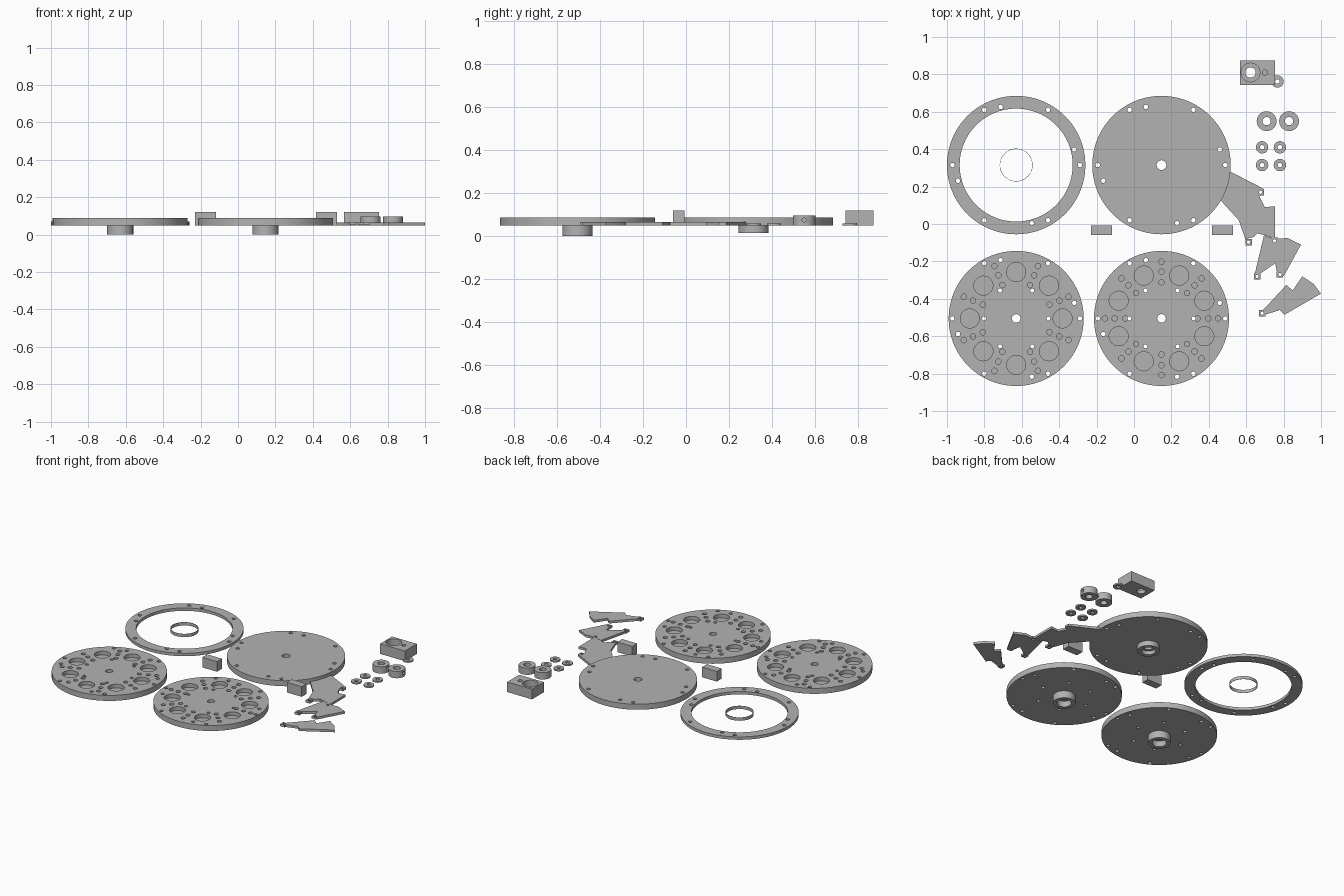
import bpy, bmesh, math
from mathutils import Matrix, Vector

cube = bpy.data.objects.get("Cube")
if cube:
    bpy.data.objects.remove(cube, do_unlink=True)

grey = bpy.data.materials.new("plain_grey")
grey.use_nodes = True
grey.diffuse_color = (0.45, 0.45, 0.45, 1)
grey.node_tree.nodes["Principled BSDF"].inputs["Base Color"].default_value = (0.45, 0.45, 0.45, 1)

BASE = 0.05      # underside of everything lying flat
TOP = 0.088      # upper face of the thick discs


def cylinder(bm, x, y, r, z0, z1, segments=32):
    bmesh.ops.create_cone(bm, cap_ends=True, segments=segments, radius1=r, radius2=r,
                          depth=z1 - z0, matrix=Matrix.Translation((x, y, (z0 + z1) / 2)))


def box(bm, x0, x1, y0, y1, z0, z1):
    centre = Vector((x0 + x1, y0 + y1, z0 + z1)) / 2
    size = Matrix.Diagonal((x1 - x0, y1 - y0, z1 - z0, 1))
    bmesh.ops.create_cube(bm, size=1, matrix=Matrix.Translation(centre) @ size)


def make_object(name, bm):
    mesh = bpy.data.meshes.new(name)
    bmesh.ops.recalc_face_normals(bm, faces=bm.faces)
    bm.to_mesh(mesh)
    bm.free()
    mesh.materials.append(grey)
    obj = bpy.data.objects.new(name, mesh)
    bpy.context.collection.objects.link(obj)
    return obj


def finish(name, bm, cutter_bm=None):
    """Turn the solid into an object, drill it and shade it."""
    obj = make_object(name, bm)
    if cutter_bm:
        cutter = make_object(name + "_cutter", cutter_bm)
        cutter.hide_render = True
        mod = obj.modifiers.new("holes", 'BOOLEAN')
        mod.operation, mod.solver, mod.object = 'DIFFERENCE', 'EXACT', cutter
        mod.use_self = True
        bpy.context.view_layer.update()
        done = bpy.data.meshes.new_from_object(
            obj.evaluated_get(bpy.context.evaluated_depsgraph_get()))
        obj.modifiers.clear()
        obj.data = done
        bpy.data.objects.remove(cutter, do_unlink=True)
    bpy.ops.object.select_all(action='DESELECT')
    bpy.context.view_layer.objects.active = obj
    obj.select_set(True)
    bpy.ops.object.shade_smooth_by_angle(angle=math.radians(30))
    return obj


def drill_circle(bm, cx, cy, ring_r, count, start, r, z0=-0.1, z1=0.2, segments=16):
    for i in range(count):
        a = math.radians(start + 360 * i / count)
        cylinder(bm, cx + ring_r * math.cos(a), cy + ring_r * math.sin(a), r, z0, z1, segments)


def rim_holes(bm, cx, cy):
    drill_circle(bm, cx, cy, 0.341, 6, 0, 0.012)
    drill_circle(bm, cx, cy, 0.322, 4, 15, 0.012)


def hub(solid, cuts, cx, cy, z0, bore):
    cylinder(solid, cx, cy, 0.07, z0, BASE + 0.01, 48)
    cylinder(cuts, cx, cy, 0.045, -0.1, BASE - 0.01)
    cylinder(cuts, cx, cy, bore, -0.1, 0.2)


LEFT_X, RIGHT_X, BACK_Y, FRONT_Y = -0.63, 0.147, 0.315, -0.505

# Open retaining ring and the thin sleeve inside it
solid, cuts = bmesh.new(), bmesh.new()
cylinder(solid, LEFT_X, BACK_Y, 0.37, BASE, 0.07, 96)
cylinder(cuts, LEFT_X, BACK_Y, 0.302, 0, 0.2, 96)
rim_holes(cuts, LEFT_X, BACK_Y)
finish("retaining_ring", solid, cuts)
solid, cuts = bmesh.new(), bmesh.new()
cylinder(solid, LEFT_X, BACK_Y, 0.088, BASE, 0.072, 48)
cylinder(cuts, LEFT_X, BACK_Y, 0.086, 0, 0.2, 48)
finish("thin_sleeve", solid, cuts)

# Plain cover disc
solid, cuts = bmesh.new(), bmesh.new()
cylinder(solid, RIGHT_X, BACK_Y, 0.37, BASE, TOP, 96)
hub(solid, cuts, RIGHT_X, BACK_Y, 0.015, 0.026)
rim_holes(cuts, RIGHT_X, BACK_Y)
finish("cover_disc", solid, cuts)

# Two pocketed discs, the second turned by half a step
for name, cx, turn in (("pocket_disc_a", LEFT_X, 0), ("pocket_disc_b", RIGHT_X, 22.5)):
    solid, cuts = bmesh.new(), bmesh.new()
    cylinder(solid, cx, FRONT_Y, 0.361, BASE, TOP, 96)
    hub(solid, cuts, cx, FRONT_Y, 0, 0.023)
    rim_holes(cuts, cx, FRONT_Y)
    drill_circle(cuts, cx, FRONT_Y, 0.172, 6, 0, 0.011)
    drill_circle(cuts, cx, FRONT_Y, 0.248, 8, turn, 0.051, 0.062, 0.2, 32)
    for r in (0.193, 0.25, 0.303):
        drill_circle(cuts, cx, FRONT_Y, r, 8, turn + 22.5, 0.0145, 0.062)
    finish(name, solid, cuts)

# Two small blocks
for name, x0 in (("small_block_right", -0.231), ("small_block_left", 0.416)):
    solid = bmesh.new()
    box(solid, x0, x0 + 0.113, -0.06, -0.007, BASE, 0.12)
    finish(name, solid)

# Bearing block
solid, cuts = bmesh.new(), bmesh.new()
box(solid, 0.566, 0.755, 0.743, 0.873, BASE, 0.12)
cylinder(cuts, 0.623, 0.81, 0.05, 0.075, 0.2)
cylinder(cuts, 0.623, 0.81, 0.028, 0, 0.2)
cylinder(cuts, 0.70, 0.81, 0.014, 0.07, 0.2)
finish("bearing_block", solid, cuts)

# Collars with a set-screw hole in the side
for i, x in enumerate((0.709, 0.829)):
    solid, cuts = bmesh.new(), bmesh.new()
    cylinder(solid, x, 0.55, 0.053, BASE, 0.097)
    cylinder(cuts, x, 0.55, 0.022, 0, 0.2)
    side = Matrix.Translation((x + 0.04, 0.55, 0.075)) @ Matrix.Rotation(math.pi / 2, 4, 'Y')
    bmesh.ops.create_cone(cuts, cap_ends=True, segments=16, radius1=0.01, radius2=0.01,
                          depth=0.06, matrix=side)
    finish(f"collar_{i + 1}", solid, cuts)

# Washers
spots = [(x, y) for x in (0.685, 0.78) for y in (0.315, 0.41)] + [(0.767, 0.762)]
for i, (x, y) in enumerate(spots):
    solid, cuts = bmesh.new(), bmesh.new()
    cylinder(solid, x, y, 0.033, BASE, 0.06)
    cylinder(cuts, x, y, 0.012, 0, 0.2)
    finish(f"washer_{i + 1}", solid, cuts)

# Flat stepped wedges, each with pierced tabs
wedges = {
    "wedge_inner": ([(0.46, 0.13), (0.56, 0.02), (0.595, -0.08), (0.64, -0.07), (0.66, -0.05),
                     (0.70, -0.06), (0.755, -0.08), (0.755, 0.095), (0.70, 0.09), (0.665, 0.16),
                     (0.69, 0.19), (0.515, 0.28)],
                    [(0.613, -0.097), (0.677, 0.17)]),
    "wedge_middle": ([(0.645, -0.27), (0.695, -0.06), (0.75, -0.08), (0.82, -0.075), (0.893, -0.11),
                      (0.80, -0.28), (0.765, -0.26), (0.755, -0.21), (0.675, -0.265)],
                     [(0.658, -0.28), (0.78, -0.27), (0.752, -0.09)]),
    "wedge_outer": ([(0.685, -0.465), (0.815, -0.325), (0.848, -0.355), (0.90, -0.28),
                     (0.96, -0.32), (1.0, -0.372), (0.805, -0.485), (0.78, -0.46), (0.70, -0.485)],
                    [(0.685, -0.477)]),
}
for name, (outline, tabs) in wedges.items():
    solid, cuts = bmesh.new(), bmesh.new()
    face = solid.faces.new([solid.verts.new((x, y, BASE)) for x, y in outline])
    lifted = bmesh.ops.extrude_face_region(solid, geom=[face], use_keep_orig=True)["geom"]
    for v in lifted:
        if isinstance(v, bmesh.types.BMVert):
            v.co.z += 0.016
    for x, y in tabs:
        box(solid, x - 0.017, x + 0.017, y - 0.017, y + 0.017, BASE + 0.0005, BASE + 0.0155)
        cylinder(cuts, x, y, 0.009, 0, 0.2, 12)
    finish(name, solid, cuts)
